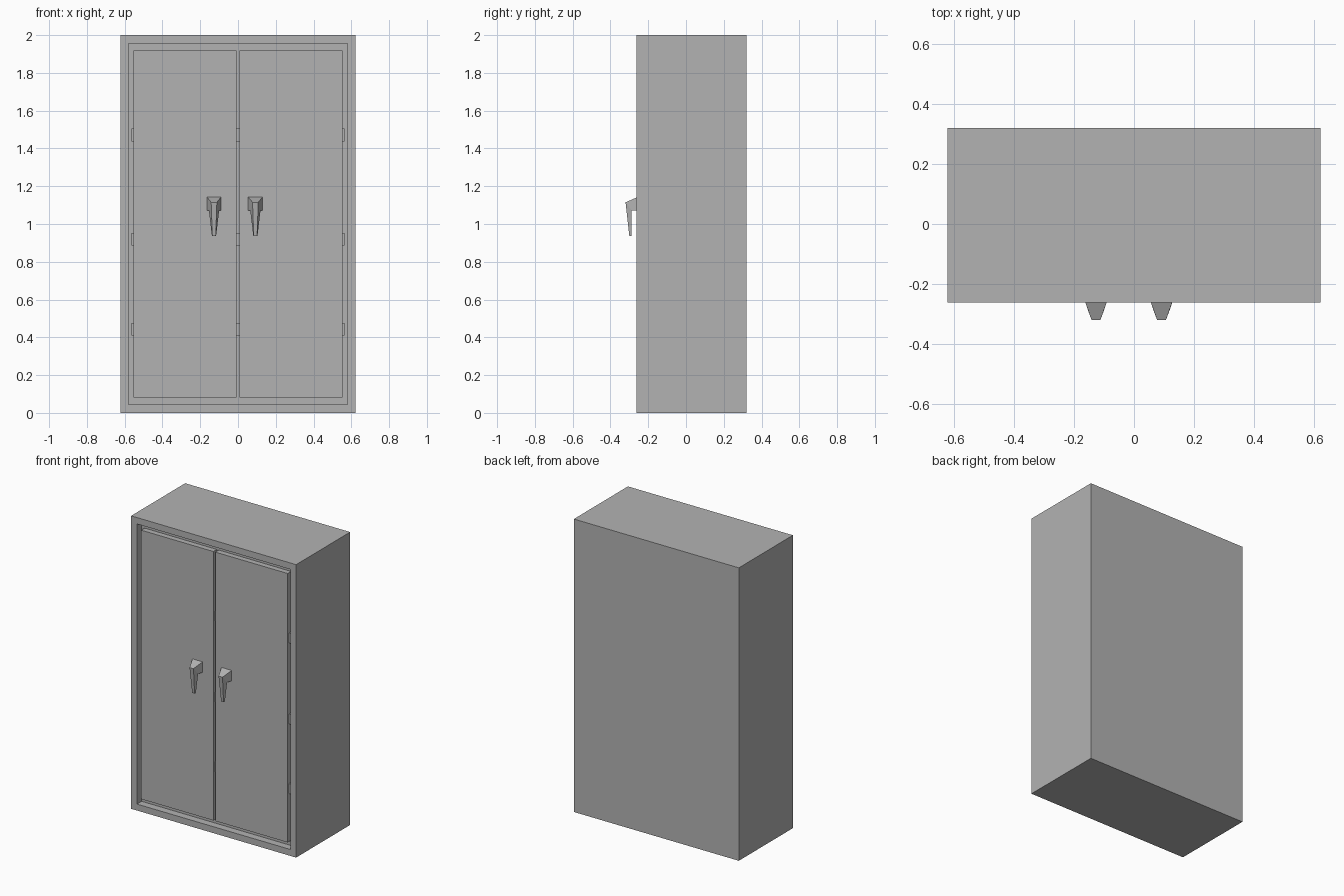
import bpy, bmesh

if "Cube" in bpy.data.objects:
    bpy.data.objects.remove(bpy.data.objects["Cube"])

FRONT, BACK = -0.263, 0.32     # cabinet front and back planes
DOOR_FRONT = -0.255            # doors sit slightly inside the frame

grey = bpy.data.materials.new("dark_grey")
grey.diffuse_color = (0.45, 0.45, 0.45, 1)
grey.use_nodes = True
grey.node_tree.nodes["Principled BSDF"].inputs["Base Color"].default_value = grey.diffuse_color


def make_object(name, bm):
    bmesh.ops.recalc_face_normals(bm, faces=bm.faces)
    mesh = bpy.data.meshes.new(name)
    bm.to_mesh(mesh)
    bm.free()
    mesh.materials.append(grey)
    obj = bpy.data.objects.new(name, mesh)
    bpy.context.collection.objects.link(obj)
    return obj


def box_bmesh(x, y, z):
    bm = bmesh.new()
    bmesh.ops.create_cube(bm, size=1)
    for v in bm.verts:
        v.co = [r[0] if c < 0 else r[1] for c, r in zip(v.co, (x, y, z))]
    bm.normal_update()
    return bm


def box(name, x, y, z):
    return make_object(name, box_bmesh(x, y, z))


# Cabinet body: box with a framed recess in the front
bm = box_bmesh((-0.623, 0.623), (FRONT, BACK), (0, 2))
front = min(bm.faces, key=lambda f: f.calc_center_median().y)
bmesh.ops.inset_individual(bm, faces=[front], thickness=0.062)
recess = bmesh.ops.extrude_discrete_faces(bm, faces=[front])["faces"][0]
for v in recess.verts:
    v.co.y = FRONT + 0.05
make_object("cabinet_body", bm)

# Two doors with a narrow gap between them and the frame
for side, x in (("left", (-0.553, -0.007)), ("right", (0.007, 0.553))):
    box(f"{side}_door", x, (DOOR_FRONT, FRONT + 0.045), (0.082, 1.918))

# Hinge blocks bridging the gaps at three heights
for x in (-0.557, 0.0, 0.557):
    for z in (0.443, 0.919, 1.472):
        box("hinge", (x - 0.007, x + 0.007), (-0.24, -0.212),
            (z - 0.034, z + 0.034))


def handle(name, x):
    # Side profile: half width, y, z
    profile = [(0.038, DOOR_FRONT, 1.143), (0.015, -0.32, 1.115),
               (0.009, -0.300, 0.936), (0.011, -0.289, 0.936),
               (0.027, -0.288, 1.071), (0.038, DOOR_FRONT, 1.071)]
    bm = bmesh.new()
    sides = [[bm.verts.new((x + s * w, y, z)) for w, y, z in profile]
             for s in (-1, 1)]
    n = len(profile)
    for i in range(n):
        j = (i + 1) % n
        bm.faces.new((sides[0][i], sides[0][j], sides[1][j], sides[1][i]))
    for s in sides:
        bm.faces.new((s[0], s[1], s[4], s[5]))
        bm.faces.new((s[1], s[2], s[3], s[4]))
    return make_object(name, bm)


# Tapered lever handles
handle("left_handle", -0.127)
handle("right_handle", 0.092)
